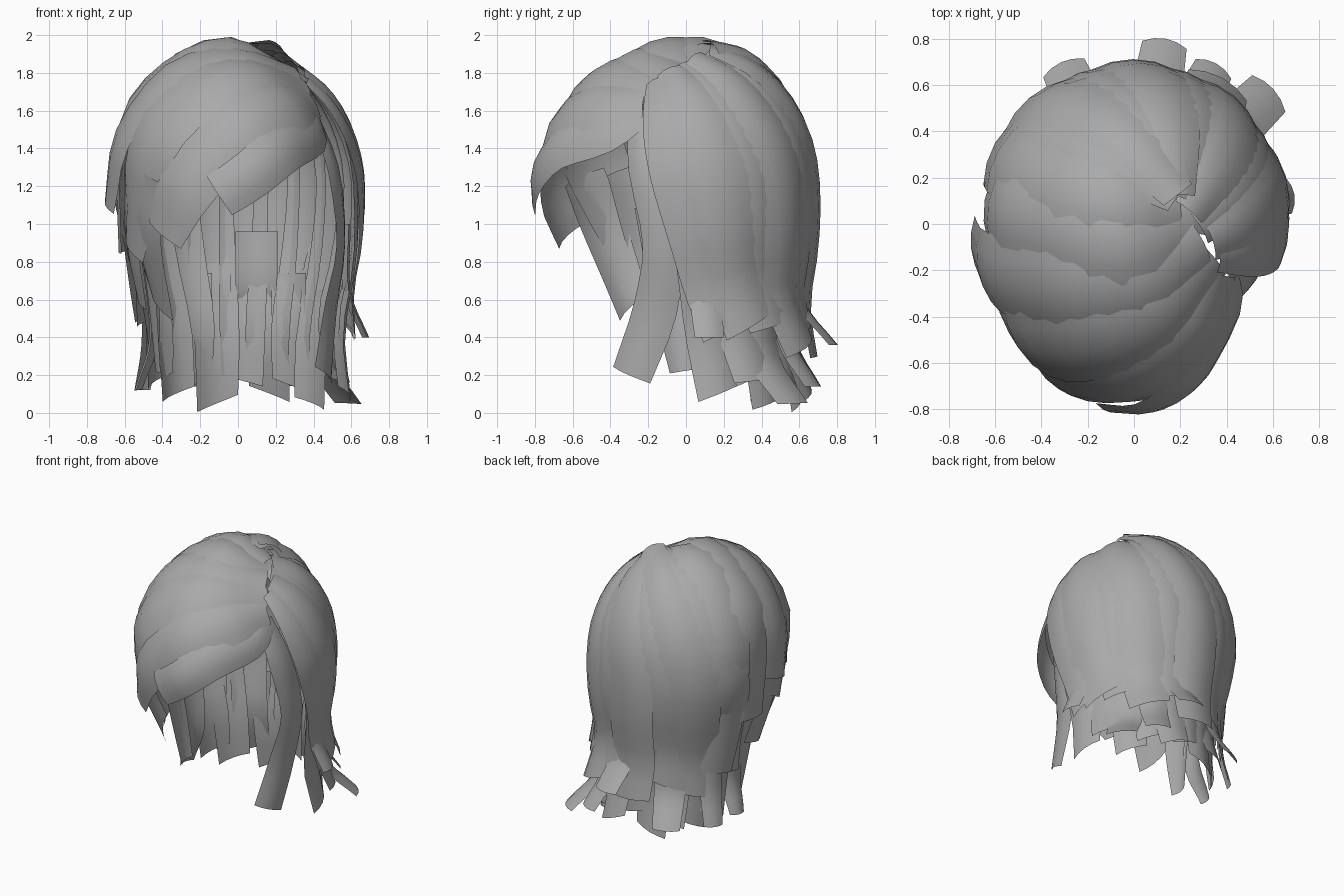
import bpy, bmesh, math, random
from mathutils import Vector

if "Cube" in bpy.data.objects:
    bpy.data.objects.remove(bpy.data.objects["Cube"])

random.seed(4)
RX_LEFT, RX_RIGHT, RY_FRONT, RY_BACK, RZ, ZC = 0.69, 0.665, 0.80, 0.69, 0.79, 1.2

hair = bpy.data.materials.new("hair grey")
hair.diffuse_color = (0.4, 0.4, 0.4, 1)
hair.use_nodes = True
hair.node_tree.nodes["Principled BSDF"].inputs["Base Color"].default_value = hair.diffuse_color


def radii(p):
    return (RX_LEFT if p.x < 0 else RX_RIGHT), (RY_FRONT if p.y < 0 else RY_BACK)


def unit(p):
    """Point in head space, where the scalp shell has radius 1."""
    rx, ry = radii(p)
    return Vector((p.x / rx, p.y / ry, max(0, (p.z - ZC) / RZ)))


def to_norm(p, n):
    """Push a point along its head radius until its shell radius is n."""
    k = n / max(unit(p).length, 1e-4)
    z = ZC + (p.z - ZC) * k if p.z > ZC else p.z
    return Vector((p.x * k, p.y * k, z))


def spline(pts, t):
    """Catmull-Rom value for t in 0..1."""
    s = t * (len(pts) - 1)
    i = min(int(s), len(pts) - 2)
    f = s - i
    b, c = pts[i], pts[i + 1]
    a = pts[i - 1] if i else b * 2 - c
    d = pts[i + 2] if i + 2 < len(pts) else c * 2 - b
    return (b * 2 + (c - a) * f + (a * 2 - b * 5 + c * 4 - d) * f * f
            + (b * 3 - a - c * 3 + d) * f ** 3) * 0.5


def lock(name, path, widths, rows=12, cols=4, skew=0.0, arch=0.03):
    """Slightly arched hair lock curved round the head along a path."""
    path = [Vector(p) for p in path]
    wid = [Vector((w, 0, 0)) for w in widths]
    bm = bmesh.new()
    grid = []
    for r in range(rows + 1):
        t = r / rows
        c = spline(path, t)
        tan = (spline(path, min(1, t + .02)) - spline(path, max(0, t - .02))).normalized()
        u = unit(c)
        rx, ry = radii(c)
        out = Vector((u.x / rx, u.y / ry, u.z / RZ)).normalized()
        side = out.cross(tan).normalized()
        w = spline(wid, t).x
        row = []
        for k in range(cols + 1):
            s = k / cols - 0.5
            p = to_norm(c + side * (s * w), u.length + arch * (.3 - 4 * s * s))
            p += tan * (skew * s * t ** 4)
            row.append(bm.verts.new(p))
        grid.append(row)
    for a, b in zip(grid, grid[1:]):
        for k in range(cols):
            bm.faces.new((a[k], b[k], b[k + 1], a[k + 1]))
    bm.normal_update()
    if sum(f.normal.dot(f.calc_center_median() - Vector((0, 0, 1))) for f in bm.faces) < 0:
        bmesh.ops.reverse_faces(bm, faces=bm.faces)
    me = bpy.data.meshes.new(name)
    bm.to_mesh(me)
    bm.free()
    for f in me.polygons:
        f.use_smooth = True
    me.materials.append(hair)
    bpy.context.collection.objects.link(bpy.data.objects.new(name, me))


def swept(name, layer, path, widths, skew=0.0, ramp=(.95, .99)):
    """Lock combed over the scalp; upper points are snapped to the shell."""
    pts = [Vector(p) for p in path]
    scale = (1,) + ramp + (1,) * len(pts)
    pts = [to_norm(p, layer * scale[i]) if i and p.z > 1 else p for i, p in enumerate(pts)]
    lock(name, pts, widths, skew=skew)


def falling(name, az, layer, end, width, drift=0.0, flick=0.0, start=None, tuck=0.93):
    """Lock from the parting, over the skull and down to height end."""
    k = min(1, max(0, (az + 20) / 90))
    s = start or Vector((0.40, -0.20, 1.70)).lerp(Vector((0.18, 0.12, 1.90)), k)
    n0 = unit(s).normalized()
    n1 = Vector((math.cos(math.radians(az)), math.sin(math.radians(az)), 0))

    def shell(n, radius, z=None):
        rx, ry = radii(n)
        return Vector((n.x * rx * radius, n.y * ry * radius,
                       ZC + n.z * RZ * radius if z is None else z))

    dip = .07 * max(0, min(1, (110 - az) / 70))  # the right of the parting lies lower
    pts = [shell(n0.slerp(n1, f), layer * (1 - dip * (1 - f))) for f in (0, .25, .5, .75, 1)]
    for f, radius in ((.35, .99), (.7, tuck), (1, tuck + flick)):
        a = math.radians(az + drift * f)
        n = Vector((math.cos(a), math.sin(a), 0))
        if n.x < 0:
            radius *= 1 + .17 * f * n.x  # the left side narrows to the tips
        pts.append(shell(n, layer * radius, ZC + (end - ZC) * f))
    lock(name, pts, [width * v for v in (.45, .7, .9, 1, 1, 1, .95, .85)], 16,
         skew=random.uniform(-.1, .1))


# Fringe and top locks swept from the parting to the left
swept("fringe_front", 1.02,
      [(.40, -.26, 1.60), (.40, -.42, 1.49), (.25, -.66, 1.41), (.08, -.78, 1.27), (-.10, -.8, 1.15)],
      [.20, .25, .28, .27, .25], ramp=(.88, .96))
swept("fringe_middle", 1.0,
      [(.38, -.22, 1.68), (.25, -.50, 1.63), (0, -.65, 1.50), (-.25, -.68, 1.22), (-.40, -.62, .94)],
      [.25, .36, .42, .36, .27])
swept("fringe_side", 1.01,
      [(.35, -.15, 1.75), (.10, -.42, 1.82), (-.20, -.50, 1.70), (-.45, -.48, 1.38), (-.57, -.28, .86)],
      [.25, .40, .46, .44, .30])
swept("top_front", 1.02,
      [(.30, -.08, 1.82), (0, -.28, 1.93), (-.35, -.27, 1.78), (-.58, -.20, 1.45), (-.66, -.10, 1.10)],
      [.25, .38, .42, .38, .30])
swept("top_middle", 1.0,
      [(.25, .02, 1.84), (-.05, -.10, 1.98), (-.38, 0, 1.83), (-.58, .08, 1.50), (-.62, .12, .85)],
      [.25, .36, .40, .38, .32], ramp=(1, 1))
swept("top_rear", 1.01,
      [(.20, .10, 1.87), (-.08, .10, 1.99), (-.38, .20, 1.80), (-.55, .30, 1.40), (-.55, .33, .9),
       (-.49, .36, .5)],
      [.25, .34, .40, .38, .34, .28], ramp=(1, 1))

# Left locks hanging under the fringe
lock("left_cheek_lock", [(-.47, -.56, 1.25), (-.50, -.44, .95), (-.42, -.29, .56)], [.30, .28, .22], skew=.1)
lock("left_side_lock", [(-.58, -.30, 1.30), (-.58, -.18, .90), (-.52, -.08, .58)], [.30, .30, .24])
lock("left_under_lock", [(-.54, -.15, 1.10), (-.47, -.08, .60), (-.43, -.02, .22)], [.28, .22, .14])
lock("left_flick", [(-.55, .08, 1.10), (-.46, .10, .45), (-.54, .14, .12)], [.30, .22, .13])

# Lock framing the right of the face
lock("right_face_lock",
     [(.40, -.25, 1.60), (.52, -.22, 1.30), (.56, -.13, .90), (.51, -.17, .55), (.47, -.30, .20)],
     [.14, .20, .22, .25, .24])

# Outer locks: angle round the head, end height, width, drift, flick
OUTER = [(0, .44, .36, 20, .03), (15, .46, .38, 16, .04), (32, .46, .38, 12, .05),
         (50, .34, .36, 8, .12), (70, .44, .36, 0, .06), (90, .30, .38, 0, .05),
         (110, .42, .38, 0, .03), (130, .34, .38, 0, .04), (150, .48, .38, 0, .03)]
for i, (az, end, w, drift, flick) in enumerate(OUTER):
    falling(f"outer_lock_{i + 1}", az, 1.0 + .02 * (i % 2), end, w, drift, flick)

# Inner locks fill the length below the outer layer
for i in range(10):
    az = 2 + i * 17
    falling(f"inner_lock_{i + 1}", az, .95, (.10, .17, .05, .14)[i % 4], .27,
            drift=14 * math.cos(math.radians(az)), flick=(.06, .14, .02)[i % 3],
            start=Vector((.05, .05, 1.9)), tuck=.90)

# Loose flicked tips at the back and sides
TIPS = [(10, .40, .12, .16), (43, .05, .30, .22), (62, .14, .20, .18), (80, .36, .24, .20),
        (115, .14, .18, .2), (143, .12, .05, .14)]
for i, (az, end, flick, w) in enumerate(TIPS):
    c, s = math.cos(math.radians(az)), math.sin(math.radians(az))
    ring = lambda k, z: (c * RX_RIGHT * k, s * RY_BACK * k, z)
    lock(f"loose_tip_{i + 1}", [ring(.9, end + .6), ring(.9, end + .25), ring(.93 + flick, end)],
         [w * 1.2, w * 1.15, w], 8)
